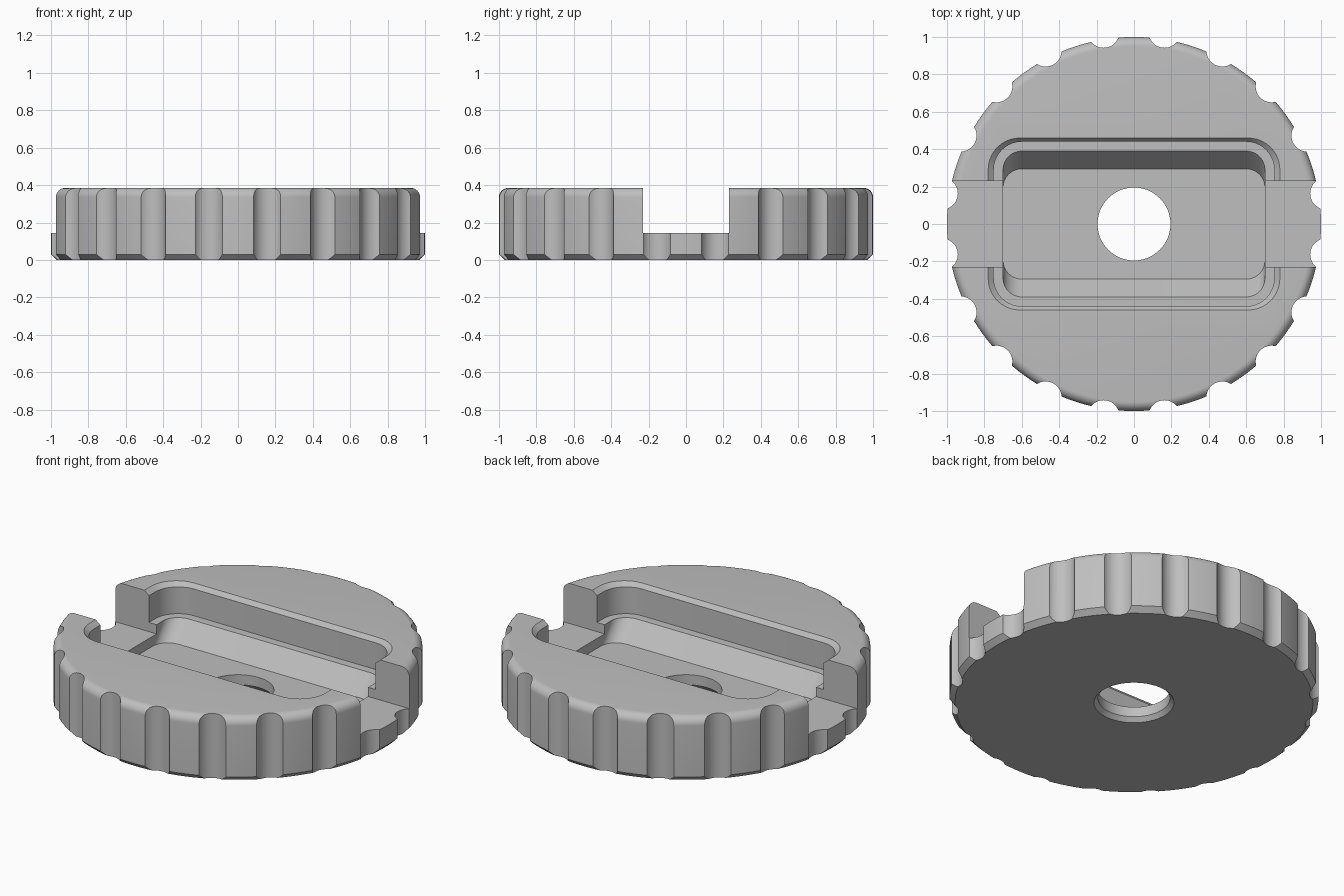
import bpy, bmesh
from math import sin, cos, pi, radians

cube = bpy.data.objects.get("Cube")
if cube:
    bpy.data.objects.remove(cube, do_unlink=True)

HEIGHT = 0.385

grey = bpy.data.materials.new("plain_grey")
grey.use_nodes = True
colour = (0.52, 0.52, 0.52, 1)
grey.diffuse_color = colour
grey.node_tree.nodes["Principled BSDF"].inputs["Base Color"].default_value = colour


def circle(radius, z, sides, cx=0, cy=0):
    return [(cx + radius * cos(2 * pi * i / sides), cy + radius * sin(2 * pi * i / sides), z)
            for i in range(sides)]


def rounded_rect(hx, hy, r, z, steps=10):
    ring = []
    for quarter, (sx, sy) in enumerate([(1, 1), (-1, 1), (-1, -1), (1, -1)]):
        for i in range(steps + 1):
            a = (quarter + i / steps) * pi / 2
            ring.append((sx * (hx - r) + r * cos(a), sy * (hy - r) + r * sin(a), z))
    return ring


def loft(bm, rings):
    """Join equal rings from bottom to top and cap both ends."""
    loops = [[bm.verts.new(p) for p in ring] for ring in rings]
    n = len(loops[0])
    for low, high in zip(loops, loops[1:]):
        for i in range(n):
            j = (i + 1) % n
            bm.faces.new((low[i], low[j], high[j], high[i]))
    bm.faces.new(loops[0][::-1])
    bm.faces.new(loops[-1])


def make_object(name, solids):
    bm = bmesh.new()
    for rings in solids:
        loft(bm, rings)
    bmesh.ops.recalc_face_normals(bm, faces=bm.faces)
    mesh = bpy.data.meshes.new(name)
    bm.to_mesh(mesh)
    bm.free()
    mesh.materials.append(grey)
    obj = bpy.data.objects.new(name, mesh)
    bpy.context.collection.objects.link(obj)
    return obj


# Round body: chamfered below, filleted on top
FILLET = 0.05
profile = [(0.97, 0), (1, 0.03)]
for i in range(9):
    a = i / 8 * pi / 2
    profile.append((1 - FILLET + FILLET * cos(a), HEIGHT - FILLET + FILLET * sin(a)))
knob = make_object("fluted_knob", [[circle(r, z, 160) for r, z in profile]])

# Twenty grip flutes around the rim
flutes = []
for k in range(20):
    a = radians(9 + 18 * k)
    x, y = 1.04 * cos(a), 1.04 * sin(a)
    flutes.append([circle(0.085, z, 40, x, y) for z in (-0.1, 0.5)])

# Stepped pocket: chamfered rim, ledge, then sloping long sides
pocket = [
    rounded_rect(0.70, 0.295, 0.10, 0.085),
    rounded_rect(0.70, 0.39, 0.10, 0.20),
    rounded_rect(0.75, 0.44, 0.15, 0.20),
    rounded_rect(0.75, 0.44, 0.15, 0.36),
    rounded_rect(0.78, 0.46, 0.17, HEIGHT),
    rounded_rect(0.78, 0.46, 0.17, 0.5),
]

# Slot straight across, and the centre hole with a countersunk underside
slot = [[(-1.2, -0.23, z), (1.2, -0.23, z), (1.2, 0.23, z), (-1.2, 0.23, z)]
        for z in (0.145, 0.6)]
hole = [circle(r, z, 64) for r, z in [(0.239, -0.025), (0.217, 0), (0.195, 0.025), (0.195, 0.3)]]

cutters = [
    make_object("flute_cutter", flutes),
    make_object("pocket_cutter", [pocket]),
    make_object("slot_cutter", [slot]),
    make_object("hole_cutter", [hole]),
]
for cutter in cutters:
    cutter.hide_render = True
    cut = knob.modifiers.new(cutter.name, "BOOLEAN")
    cut.operation = "DIFFERENCE"
    cut.solver = "EXACT"
    cut.object = cutter

# Bake the cuts and remove the helpers
bpy.ops.object.select_all(action="DESELECT")
knob.select_set(True)
bpy.context.view_layer.objects.active = knob
for cutter in cutters:
    bpy.ops.object.modifier_apply(modifier=cutter.name)
    bpy.data.objects.remove(cutter, do_unlink=True)
bpy.ops.object.shade_smooth_by_angle(angle=radians(25))
